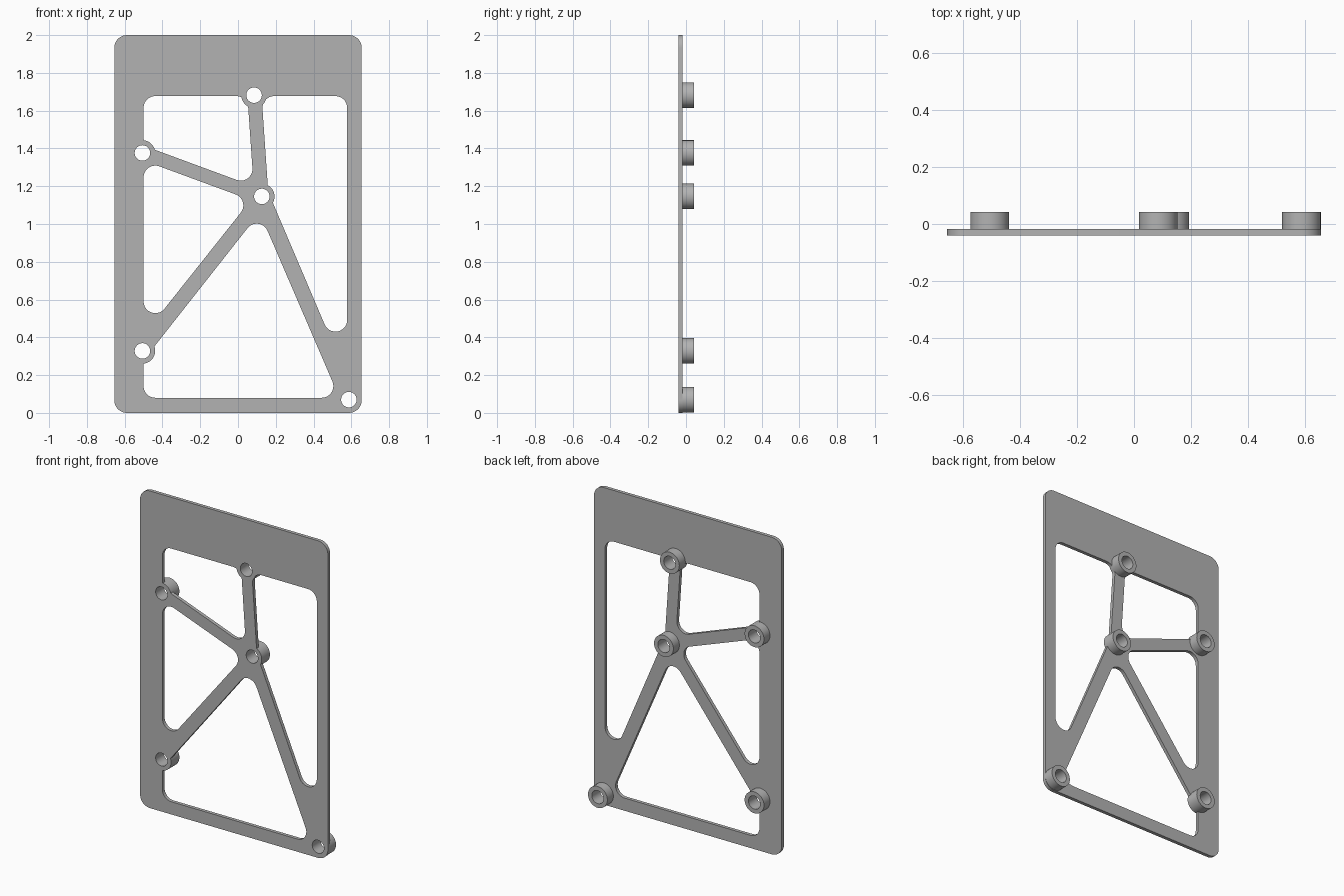
import bpy, bmesh, math
from mathutils import Vector

FRONT, BACK, TOP = -0.04, -0.018, 0.042   # plate front, plate back, standoff ends
FILLET, BOSS_R, BORE_R = 0.062, 0.0675, 0.041

cube = bpy.data.objects.get("Cube")
if cube:
    bpy.data.objects.remove(cube, do_unlink=True)

grey = bpy.data.materials.new("mid grey")
grey.use_nodes = True
colour = (0.45, 0.45, 0.45, 1)
grey.diffuse_color = colour
grey.node_tree.nodes["Principled BSDF"].inputs["Base Color"].default_value = colour


def rounded(corners, radius, steps=10):
    """Outline with every corner replaced by a tangent arc."""
    pts = [Vector(c) for c in corners]
    out = []
    for i, p in enumerate(pts):
        a = (pts[i - 1] - p).normalized()
        b = (pts[(i + 1) % len(pts)] - p).normalized()
        half = a.angle(b) / 2
        centre = p + (a + b).normalized() * radius / math.sin(half)
        start = p + a * radius / math.tan(half) - centre
        end = p + b * radius / math.tan(half) - centre
        sweep = start.angle(end)
        for k in range(steps + 1):
            t = k / steps
            arc = (start * math.sin((1 - t) * sweep) + end * math.sin(t * sweep)) / math.sin(sweep)
            out.append(centre + arc)
    return out


def circle(centre, radius, n=48):
    return [Vector(centre) + radius * Vector((math.cos(math.tau * k / n), math.sin(math.tau * k / n)))
            for k in range(n)]


def prism(name, outline, y0, y1):
    """Extrude an x-z outline from y0 to y1."""
    bm = bmesh.new()
    face = bm.faces.new([bm.verts.new((p.x, y0, p.y)) for p in outline])
    grown = bmesh.ops.extrude_face_region(bm, geom=[face])["geom"]
    bmesh.ops.translate(bm, vec=(0, y1 - y0, 0),
                        verts=[g for g in grown if isinstance(g, bmesh.types.BMVert)])
    bmesh.ops.recalc_face_normals(bm, faces=bm.faces[:])
    mesh = bpy.data.meshes.new(name)
    bm.to_mesh(mesh)
    bm.free()
    mesh.materials.append(grey)
    obj = bpy.data.objects.new(name, mesh)
    bpy.context.collection.objects.link(obj)
    return obj


def activate(obj):
    bpy.ops.object.select_all(action='DESELECT')
    obj.select_set(True)
    bpy.context.view_layer.objects.active = obj


def combine(obj, tool, operation):
    mod = obj.modifiers.new("cut", 'BOOLEAN')
    mod.operation, mod.solver, mod.object = operation, 'EXACT', tool
    activate(obj)
    bpy.ops.object.modifier_apply(modifier=mod.name)
    bpy.data.objects.remove(tool, do_unlink=True)


def smooth(obj):
    activate(obj)
    bpy.ops.object.shade_smooth_by_angle(angle=math.radians(30))


# Mounting plate with rounded corners
plate = prism("plate", rounded([(-0.655, 0), (0.655, 0), (0.655, 2), (-0.655, 2)], BOSS_R),
              FRONT, BACK)

# Four windows that leave the struts between them
windows = [
    [(-0.5, 1.677), (0.05, 1.677), (0.083, 1.20), (-0.5, 1.415)],
    [(0.125, 1.677), (0.578, 1.677), (0.578, 0.188), (0.16, 1.17)],
    [(-0.5, 1.336), (0.068, 1.127), (-0.5, 0.412)],
    [(-0.5, 0.279), (0.115, 1.06), (0.537, 0.08), (-0.5, 0.08)],
]
for corners in windows:
    combine(plate, prism("window_cutter", rounded(corners, FILLET), -0.2, 0.2), 'DIFFERENCE')

# Standoffs, each on a round pad with a bore through the plate
standoffs = {
    "top": (0.085, 1.682),
    "upper_right": (-0.506, 1.376),
    "centre": (0.126, 1.146),
    "lower_right": (-0.506, 0.328),
    "corner": (0.587, 0.07),
}
for name, centre in standoffs.items():
    if name != "corner":
        combine(plate, prism("pad", circle(centre, BOSS_R), FRONT, BACK), 'UNION')
    combine(plate, prism("bore_cutter", circle(centre, BORE_R), -0.2, 0.2), 'DIFFERENCE')
    tube = prism(name + "_standoff", circle(centre, BOSS_R), BACK, TOP)
    combine(tube, prism("bore_cutter", circle(centre, BORE_R), -0.2, 0.2), 'DIFFERENCE')
    smooth(tube)
smooth(plate)
